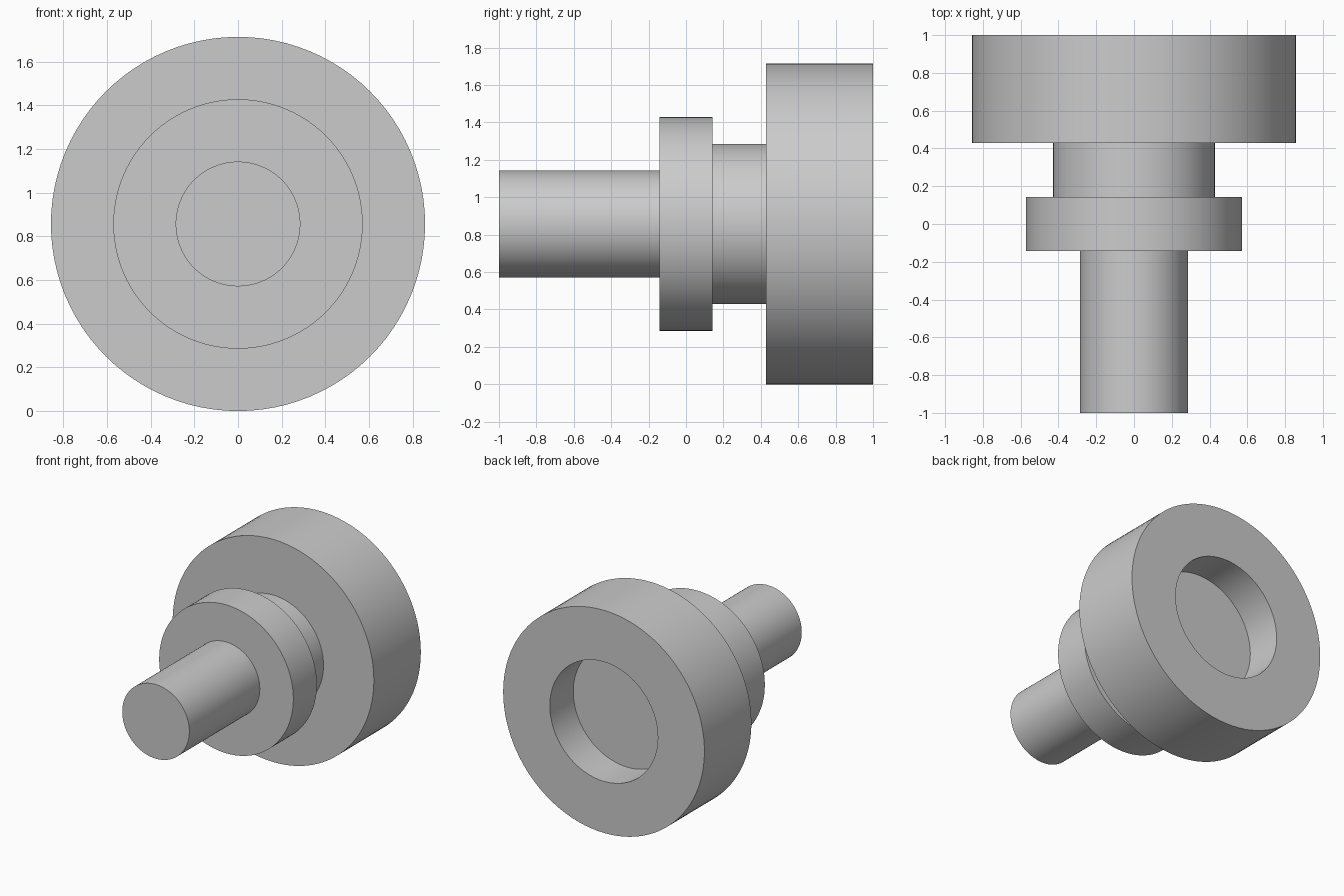
import bpy
import bmesh
import math
from mathutils import Vector

cube = bpy.data.objects.get("Cube")
if cube:
    bpy.data.objects.remove(cube, do_unlink=True)

UNIT = 1 / 7          # every main size is a multiple of this
AXIS_Z = 6 * UNIT     # height of the turning axis
SEGMENTS = 96

grey = bpy.data.materials.new("light grey metal")
grey.use_nodes = True
colour = (0.6, 0.6, 0.6, 1)
grey.diffuse_color = colour
grey.node_tree.nodes["Principled BSDF"].inputs["Base Color"].default_value = colour


def turned_part(name, profile):
    """Spin (radius, y) points, in units, around the y axis."""
    bm = bmesh.new()
    verts = [bm.verts.new((r * UNIT, y * UNIT, 0)) for r, y in profile]
    edges = [bm.edges.new(pair) for pair in zip(verts, verts[1:])]
    bmesh.ops.spin(bm, geom=verts + edges, cent=Vector(), axis=(0, 1, 0),
                   angle=math.tau, steps=SEGMENTS, use_merge=True)
    bmesh.ops.remove_doubles(bm, verts=bm.verts, dist=1e-4)
    bmesh.ops.recalc_face_normals(bm, faces=bm.faces)
    mesh = bpy.data.meshes.new(name)
    bm.to_mesh(mesh)
    bm.free()
    mesh.materials.append(grey)
    part = bpy.data.objects.new(name, mesh)
    part.location.z = AXIS_Z
    bpy.context.collection.objects.link(part)
    bpy.ops.object.select_all(action='DESELECT')
    part.select_set(True)
    bpy.context.view_layer.objects.active = part
    bpy.ops.object.shade_smooth_by_angle(angle=math.radians(30))


def rod(radius, start, end):
    return [(0, start), (radius, start), (radius, end), (0, end)]


# Solid stages, each running slightly into the next
turned_part("shaft", rod(2, -7, -0.5))
turned_part("collar", rod(4, -1, 1))
turned_part("neck", rod(3, 0.5, 3.5))

# Wide head with a round blind recess in its back
turned_part("head", [(0, 3), (6, 3), (6, 7), (3.22, 7), (3.22, 5), (0, 5)])
